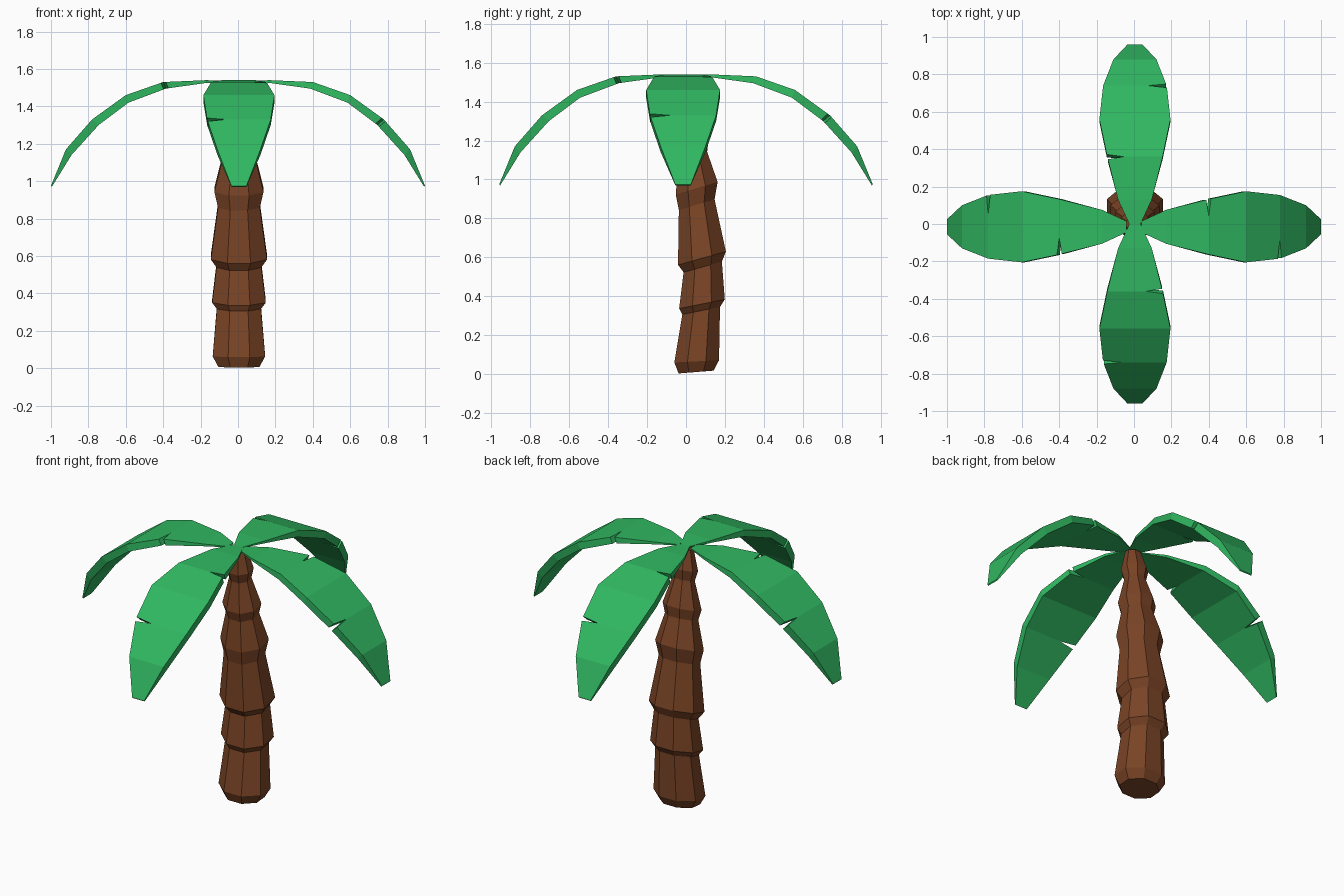
import bpy, bmesh, math
from mathutils import Vector, Matrix

cube = bpy.data.objects.get("Cube")
if cube:
    bpy.data.objects.remove(cube, do_unlink=True)


def make_material(name, color):
    mat = bpy.data.materials.new(name)
    mat.use_nodes = True
    mat.diffuse_color = color
    mat.node_tree.nodes["Principled BSDF"].inputs["Base Color"].default_value = color
    return mat


def finish(name, bm, mat):
    bmesh.ops.recalc_face_normals(bm, faces=bm.faces)
    mesh = bpy.data.meshes.new(name)
    bm.to_mesh(mesh)
    bm.free()
    mesh.materials.append(mat)
    obj = bpy.data.objects.new(name, mesh)
    bpy.context.scene.collection.objects.link(obj)
    return obj


bark = make_material("bark brown", (0.195, 0.058, 0.019, 1))
green = make_material("leaf green", (0.03, 0.48, 0.12, 1))

# Trunk: stacked octagonal rings (height, y centre, half width, tilt)
RINGS = [
    (0.01, 0.052, 0.11, 0.08), (0.065, 0.055, 0.14, 0.05),
    (0.325, 0.078, 0.118, 0.2), (0.36, 0.082, 0.143, 0.2),
    (0.55, 0.086, 0.12, 0.28), (0.595, 0.082, 0.15, 0.28),
    (0.87, 0.055, 0.112, 0.3), (0.955, 0.055, 0.131, 0.3),
    (1.12, 0.035, 0.09, 0.3), (1.18, 0.03, 0.105, 0.3),
    (1.34, 0.015, 0.06, 0.3), (1.4, 0.01, 0.075, 0.3),
    (1.52, 0.0, 0.045, 0.0),
]
SIDES = 8


def build_trunk():
    bm = bmesh.new()
    loops = []
    for z, yc, half, tilt in RINGS:
        radius = half / math.cos(math.pi / SIDES)
        loop = []
        for i in range(SIDES):
            a = (i + 0.5) * math.tau / SIDES
            dy = 0.82 * radius * math.sin(a)
            loop.append(bm.verts.new((0.005 + radius * math.cos(a), yc + dy, z + tilt * dy)))
        loops.append(loop)
    for low, high in zip(loops, loops[1:]):
        for i in range(SIDES):
            j = (i + 1) % SIDES
            bm.faces.new((low[i], low[j], high[j], high[i]))
    bm.faces.new(loops[0])
    bm.faces.new(loops[-1])
    return finish("trunk", bm, bark)


# Leaf rows: distance and height of the top, the same of the underside, half width
ROWS = [
    (0.04, 1.535, 0.04, 1.53, 0.03),
    (0.17, 1.54, 0.17, 1.525, 0.09),
    (0.40, 1.53, 0.385, 1.495, 0.148),
    (0.60, 1.46, 0.585, 1.42, 0.19),
    (0.78, 1.33, 0.745, 1.30, 0.17),
    (0.92, 1.17, 0.89, 1.14, 0.115),
    (1.0, 0.975, 0.995, 0.97, 0.04),
]
NOTCHES = {2: 1, 4: -1}    # row index -> side of the slit
NOTCH_TIP, NOTCH_GAP = 0.4, 0.06


def build_leaf(name, angle, pull):
    bm = bmesh.new()

    def point(row, side, layer):
        d, z = row[2 * layer], row[2 * layer + 1]
        return Vector((d, side * row[4], z))

    def edge_chain(k, side, layer):
        """Points of row k on one side: before, slit tip, after."""
        p = point(ROWS[k], side, layer)
        if NOTCHES.get(k) != side:
            return [p]
        before = p.lerp(point(ROWS[k - 1], side, layer), NOTCH_GAP)
        after = p.lerp(point(ROWS[k + 1], side, layer), NOTCH_GAP)
        return [before, Vector((p.x, p.y * NOTCH_TIP, p.z)), after]

    # Matching vertices for the top (0) and underside (1)
    chains = {(k, s, l): [bm.verts.new(p) for p in edge_chain(k, s, l)]
              for k in range(len(ROWS)) for s in (1, -1) for l in (0, 1)}
    for layer in (0, 1):
        for k in range(len(ROWS) - 1):
            def side_verts(s):
                return chains[k, s, layer][-2:] + chains[k + 1, s, layer][:2]
            bm.faces.new(side_verts(-1) + side_verts(1)[::-1])
    # Rim walls, including the slit walls
    rims = [[sum((chains[k, s, l] for k in range(len(ROWS))), []) for l in (0, 1)]
            for s in (1, -1)]
    for top, low in rims:
        for i in range(len(top) - 1):
            bm.faces.new((top[i], top[i + 1], low[i + 1], low[i]))
    (ltop, llow), (rtop, rlow) = rims
    for i in (0, -1):
        bm.faces.new((ltop[i], rtop[i], rlow[i], llow[i]))
    # Pull towards the centre, then turn into place
    bmesh.ops.translate(bm, verts=bm.verts, vec=(-pull, 0, 0))
    bmesh.ops.rotate(bm, verts=bm.verts, matrix=Matrix.Rotation(angle, 3, 'Z'))
    shift = (0.005, 0, 0) if pull else (0, -0.015, 0)
    bmesh.ops.translate(bm, verts=bm.verts, vec=shift)
    return finish(name, bm, green)


build_trunk()
for i, label in enumerate(("left", "back", "right", "front")):
    build_leaf(label + "_leaf", i * math.pi / 2, 0.04 * (i % 2))
